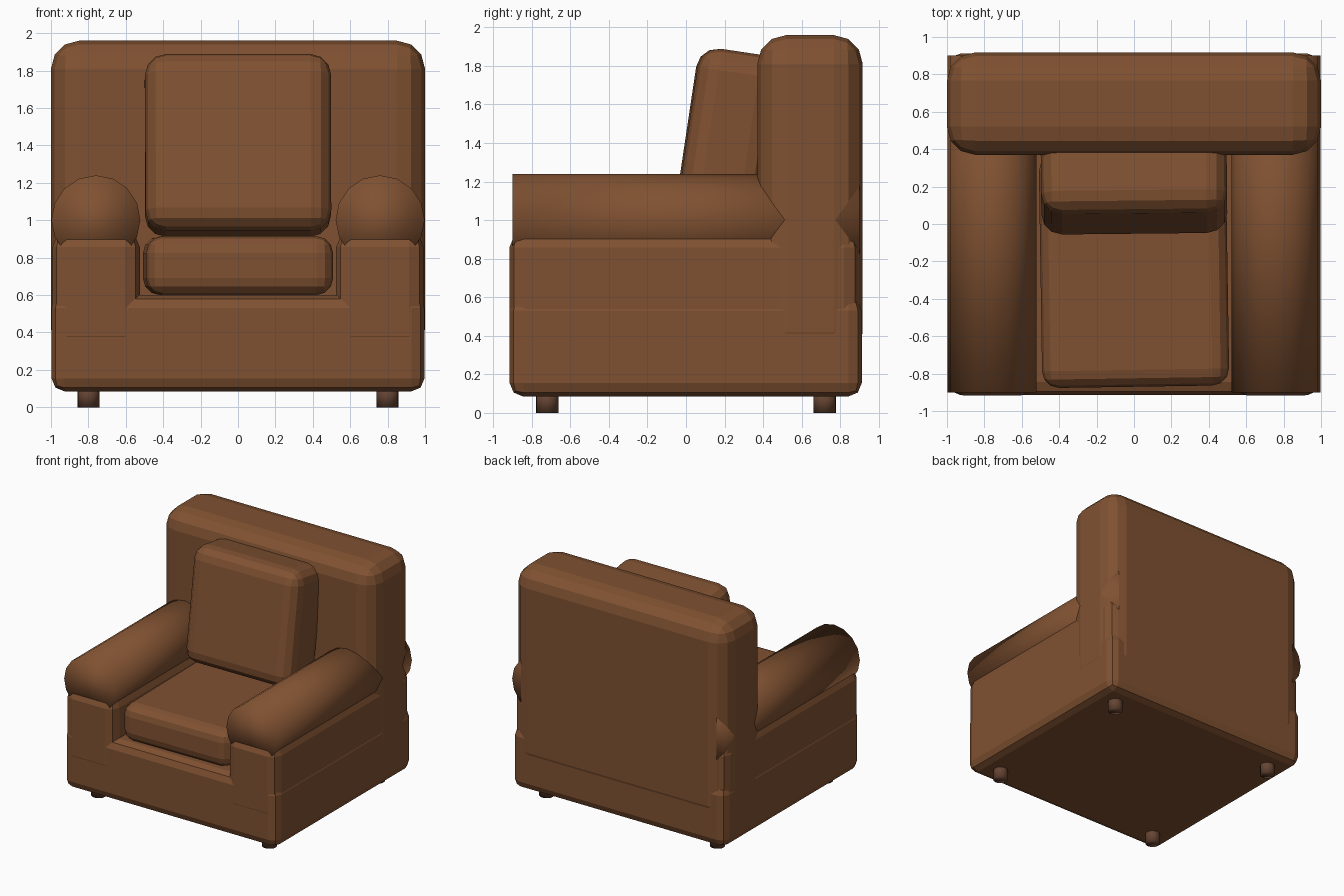
import bpy
import math

default = bpy.data.objects.get("Cube")
if default:
    bpy.data.objects.remove(default, do_unlink=True)


def make_material(name, colour):
    mat = bpy.data.materials.new(name)
    mat.use_nodes = True
    mat.diffuse_color = (*colour, 1)
    mat.node_tree.nodes["Principled BSDF"].inputs["Base Color"].default_value = (*colour, 1)
    return mat


leather = make_material("brown leather", (0.216, 0.083, 0.031))
wood = make_material("dark wood", (0.13, 0.058, 0.032))


def padded_box(name, low, high, bevel, segments, tilt=0, turn=0):
    """Flat-shaded box with rounded edges, spanning low to high."""
    bpy.ops.mesh.primitive_cube_add(size=1, location=[(a + b) / 2 for a, b in zip(low, high)])
    obj = bpy.context.object
    obj.name = name
    obj.scale = [b - a for a, b in zip(low, high)]
    bpy.ops.object.transform_apply(location=False, rotation=False, scale=True)
    obj.rotation_euler = (math.radians(tilt), 0, math.radians(turn))
    mod = obj.modifiers.new("rounded edges", 'BEVEL')
    mod.width = bevel
    mod.segments = segments
    obj.data.materials.append(leather)
    return obj


def smooth_cylinder(name, sides, radius, depth, location, tilt, mat):
    bpy.ops.mesh.primitive_cylinder_add(vertices=sides, radius=radius, depth=depth,
                                        location=location, rotation=(tilt, 0, 0))
    obj = bpy.context.object
    obj.name = name
    bpy.ops.object.shade_smooth()
    obj.data.materials.append(mat)
    return obj


# Body and backrest
padded_box("base", (-0.997, -0.915, 0.085), (0.997, 0.912, 0.6), 0.07, 2)
padded_box("backrest", (-1, 0.37, 0.27), (1, 0.917, 1.96), 0.15, 3)

# Loose cushions, slightly askew
padded_box("seat_cushion", (-0.5, -0.87, 0.6), (0.5, 0.38, 0.915), 0.09, 3, turn=0.9)
padded_box("back_cushion", (-0.497, 0, 0.923), (0.497, 0.43, 1.878), 0.11, 3, tilt=-8.5, turn=0.6)

# Arms: a box below and a round roll on top
for side, s in (("left", 1), ("right", -1)):
    xs = sorted((s * 0.525, s * 0.993))
    padded_box(side + "_arm", (xs[0], -0.917, 0.3), (xs[1], 0.9, 0.937), 0.08, 2)
    smooth_cylinder(side + "_arm_roll", 16, 0.238, 1.8, (s * 0.76, 0, 1.002),
                    math.pi / 2, leather)

    # Feet
    for end, y in (("front", -0.72), ("back", 0.72)):
        smooth_cylinder(f"{end}_{side}_foot", 16, 0.059, 0.12, (s * 0.8, y, 0.06), 0, wood)
